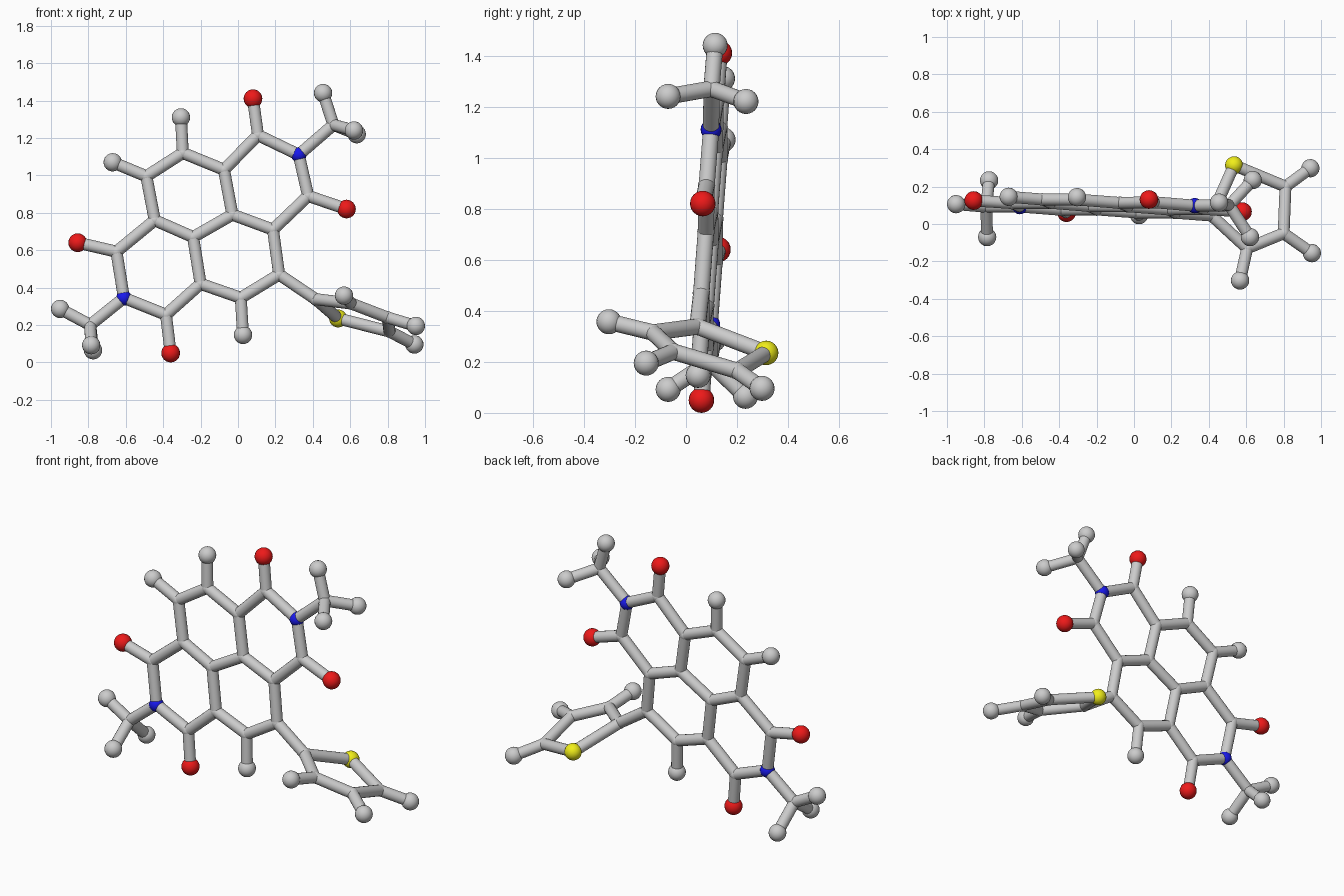
import bpy, bmesh
from mathutils import Vector, Matrix

if "Cube" in bpy.data.objects:
    bpy.data.objects.remove(bpy.data.objects["Cube"])

BOND_R = 0.032
BALL_R = {"C": 0.034, "H": 0.049, "O": 0.05, "N": 0.041, "S": 0.048}
NAMES = {"C": "carbon_joints", "H": "hydrogen_balls", "O": "oxygen_balls",
         "N": "nitrogen_joints", "S": "sulfur_ball"}
COLORS = {"O": (0.85, 0.01, 0.01, 1), "N": (0.01, 0.01, 0.85, 1), "S": (0.88, 0.86, 0.01, 1)}

# Flat fused-ring core: (x, z), lying in one slightly tilted plane
flat = {
    "C": [(.107, 1.215), (.375, .89), (.187, .71), (-.03, .79), (-.075, 1.03),
          (-.295, 1.12), (-.49, .995), (-.445, .76), (-.24, .67), (-.2, .42),
          (.015, .345), (.22, .47), (-.65, .592), (-.385, .255),
          (.51, 1.27), (-.79, .2)],
    "N": [(.325, 1.11), (-.61, .345)],
    "O": [(.08, 1.41), (.58, .82), (-.857, .64), (-.36, .05)],
    "H": [(-.305, 1.31), (-.67, 1.07), (.027, .147), (.455, 1.44), (-.951, .286)],
}
# Out-of-plane atoms: five-sided side ring and methyl hydrogens
solid = {
    "C": [(.415, .045, .338), (.605, -.13, .315), (.8, -.05, .24), (.81, .2, .165)],
    "S": [(.535, .314, .235)],
    "H": [(.567, -.302, .357), (.951, -.156, .195), (.943, .298, .096),
          (.62, -.07, 1.24), (.635, .235, 1.22),
          (-.785, -.07, .092), (-.775, .233, .065)],
}
atoms = [(k, Vector((x, .039 - .05 * x + .068 * z, z))) for k, pts in flat.items() for x, z in pts]
atoms += [(k, Vector(p)) for k, pts in solid.items() for p in pts]


def finish(name, bm, color=None):
    me = bpy.data.meshes.new(name)
    bm.to_mesh(me)
    bm.free()
    for p in me.polygons:
        p.use_smooth = len(p.vertices) <= 4
    ob = bpy.data.objects.new(name, me)
    bpy.context.collection.objects.link(ob)
    if color:
        mat = bpy.data.materials.new(name)
        mat.diffuse_color = color
        mat.use_nodes = True
        mat.node_tree.nodes["Principled BSDF"].inputs["Base Color"].default_value = mat.diffuse_color
        me.materials.append(mat)


# Atoms, one object per kind
for kind, name in NAMES.items():
    bm = bmesh.new()
    for k, p in atoms:
        if k == kind:
            bmesh.ops.create_uvsphere(bm, u_segments=20, v_segments=12, radius=BALL_R[k],
                                      matrix=Matrix.Translation(p))
    finish(name, bm, COLORS.get(kind))

# Bonds: a rod between every pair of close neighbours
bm = bmesh.new()
for i, (ka, a) in enumerate(atoms):
    for kb, b in atoms[i + 1:]:
        d = b - a
        reach = 0.34 if "S" in (ka, kb) else 0.285
        if d.length < reach and not ka == kb == "H":
            rot = d.to_track_quat("Z", "Y").to_matrix().to_4x4()
            bmesh.ops.create_cone(bm, cap_ends=True, segments=18, radius1=BOND_R, radius2=BOND_R,
                                  depth=d.length, matrix=Matrix.Translation((a + b) / 2) @ rot)
finish("bond_rods", bm)
